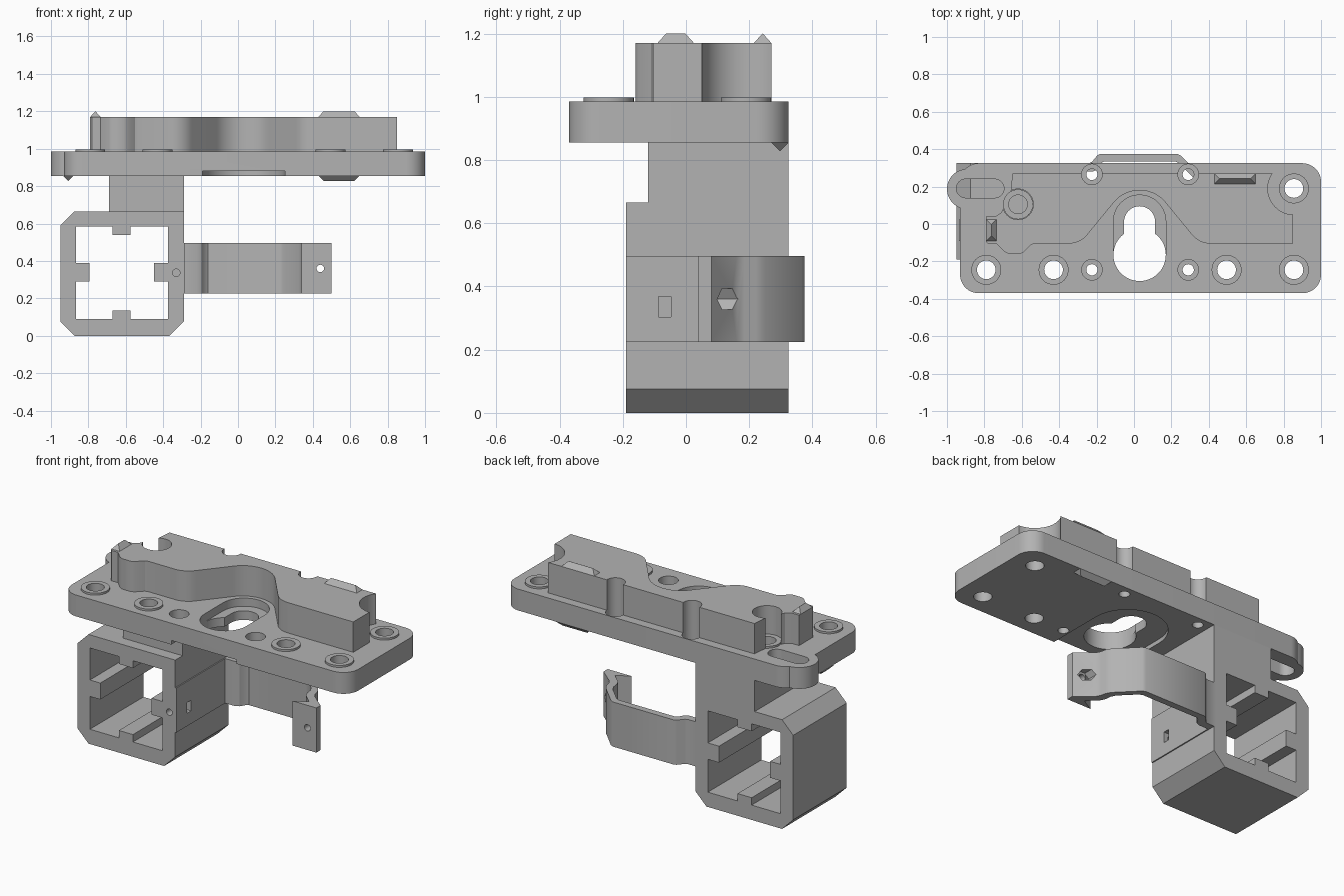
import bpy, bmesh, math
from mathutils import Vector

if "Cube" in bpy.data.objects:
    bpy.data.objects.remove(bpy.data.objects["Cube"])

grey = bpy.data.materials.new("plain grey")
grey.use_nodes = True
grey.diffuse_color = (0.45, 0.45, 0.45, 1)
grey.node_tree.nodes["Principled BSDF"].inputs["Base Color"].default_value = (0.45, 0.45, 0.45, 1)


def arc(cx, cy, r, start, end, steps=12):
    angles = [math.radians(start + (end - start) * i / steps) for i in range(steps + 1)]
    return [(cx + r * math.cos(a), cy + r * math.sin(a)) for a in angles]


def circle(cx, cy, r, n=32):
    return arc(cx, cy, r, 0, 360 - 360 / n, n - 1)


def stadium(x0, y0, x1, y1, r):
    a = math.degrees(math.atan2(y1 - y0, x1 - x0))
    return arc(x1, y1, r, a - 90, a + 90, 20) + arc(x0, y0, r, a + 90, a + 270, 20)


def rect(x0, x1, y0, y1):
    return [(x0, y0), (x1, y0), (x1, y1), (x0, y1)]


def rounded(x0, x1, y0, y1, r):
    return (arc(x1 - r, y0 + r, r, -90, 0) + arc(x1 - r, y1 - r, r, 0, 90)
            + arc(x0 + r, y1 - r, r, 90, 180) + arc(x0 + r, y0 + r, r, 180, 270))


def prism(name, outline, low, high, axis="z"):
    """Extrude an outline along z (x, y points) or along y (x, z points)."""
    bm = bmesh.new()
    place = (lambda p: (p[0], p[1], low)) if axis == "z" else (lambda p: (p[0], low, p[1]))
    face = bm.faces.new([bm.verts.new(place(p)) for p in outline])
    grown = bmesh.ops.extrude_face_region(bm, geom=[face])["geom"]
    step = Vector((0, 0, high - low)) if axis == "z" else Vector((0, high - low, 0))
    bmesh.ops.translate(bm, verts=[v for v in grown if isinstance(v, bmesh.types.BMVert)], vec=step)
    bmesh.ops.recalc_face_normals(bm, faces=bm.faces)
    mesh = bpy.data.meshes.new(name)
    bm.to_mesh(mesh)
    bm.free()
    mesh.materials.append(grey)
    ob = bpy.data.objects.new(name, mesh)
    bpy.context.collection.objects.link(ob)
    return ob


def activate(ob):
    bpy.ops.object.select_all(action="DESELECT")
    ob.select_set(True)
    bpy.context.view_layer.objects.active = ob


def combine(ob, other, operation):
    other.hide_render = True
    activate(ob)
    mod = ob.modifiers.new("shape", "BOOLEAN")
    mod.operation, mod.solver, mod.object = operation, "EXACT", other
    bpy.ops.object.modifier_apply(modifier=mod.name)
    bpy.data.objects.remove(other)


def cut(ob, outline, low, high, axis="z"):
    combine(ob, prism("cutter", outline, low, high, axis), "DIFFERENCE")


def ridge(name, x0, x1, y0, y1, base, tip):
    """Small catch: a rectangular base narrowing to a short ridge."""
    ob = prism(name, rect(x0, x1, y0, y1), base, tip)
    inset = min(x1 - x0, y1 - y0) * 0.49
    cx, cy = (x0 + x1) / 2, (y0 + y1) / 2
    for v in ob.data.vertices:
        if abs(v.co.z - tip) < 1e-4:
            v.co.x -= math.copysign(inset, v.co.x - cx)
            v.co.y -= math.copysign(inset, v.co.y - cy)


PLATE_LOW, PLATE_TOP, BLOCK_TOP = 0.855, 0.985, 1.17
bosses = [(-0.79, -0.245), (-0.43, -0.245), (0.495, -0.245), (0.855, -0.245), (0.855, 0.19)]
small_holes = [(x, y) for x in (-0.225, 0.29) for y in (-0.245, 0.265)]

# Base plate with side ear, holes and keyhole
plate = prism("base_plate", rounded(-0.93, 1.0, -0.37, 0.325, 0.1), PLATE_LOW, PLATE_TOP)
ear = stadium(-0.893, 0.187, -0.75, 0.215, 0.107)
combine(plate, prism("ear", ear, PLATE_LOW, PLATE_TOP), "UNION")
cut(plate, stadium(-0.9, 0.19, -0.745, 0.19, 0.05), 0.8, 1.1)
cut(plate, stadium(0.03, -0.165, 0.03, 0.015, 0.14), 0.935, 1.1)
cut(plate, stadium(0.03, -0.45, 0.03, -0.02, 0.22), 0.8, 0.88)
cut(plate, circle(0.03, -0.165, 0.14, 48), 0.8, 1.1)
cut(plate, stadium(0.03, -0.165, 0.03, 0.012, 0.083), 0.8, 1.1)
for x, y in bosses:
    cut(plate, circle(x, y, 0.05), 0.8, 1.1)
for x, y in small_holes:
    cut(plate, circle(x, y, 0.03), 0.8, 1.1)
    cut(plate, circle(x, y, 0.055), 0.93, 1.1)
cut(plate, circle(-0.62, 0.105, 0.05), 0.9, 1.1)

# Raised rings around the screw holes
rings = []
for i, (x, y) in enumerate(bosses + [(-0.62, 0.105)]):
    ring = prism(f"screw_ring_{i + 1}", circle(x, y, 0.08), PLATE_TOP - 0.005, 0.997)
    cut(ring, circle(x, y, 0.05), 0.9, 1.1)
    rings.append(ring)

# Raised block with the wavy front
outline = ([(-0.79, 0.04), (-0.79, -0.095), (-0.78, -0.105), (-0.735, -0.105), (-0.69, -0.15),
            (-0.67, -0.16), (-0.61, -0.16), (-0.59, -0.15), (-0.55, -0.11), (-0.53, -0.105)]
           + arc(-0.35, 0.025, 0.13, -90, -36, 8)
           + arc(0.03, 0.0, 0.18, 144, 36, 24)
           + arc(0.41, 0.025, 0.13, -144, -90, 8)
           + [(0.85, -0.105), (0.85, 0.27), (-0.65, 0.27), (-0.66, 0.17), (-0.71, 0.06), (-0.74, 0.04)])
block = prism("raised_block", outline, PLATE_TOP, BLOCK_TOP)
cut(block, circle(0.855, 0.19, 0.14, 48), 0.9, 1.3)
cut(block, circle(-0.62, 0.105, 0.082), 0.9, 1.3)
for x, y in small_holes[1::2]:
    cut(block, circle(x, y, 0.055), 0.9, 1.3)

# Catches above and below
ridge("upper_back_catch", 0.43, 0.65, 0.215, 0.27, BLOCK_TOP, 1.2)
ridge("upper_side_catch", -0.79, -0.735, -0.09, 0.025, BLOCK_TOP, 1.2)
ridge("lower_back_catch", 0.43, 0.65, 0.27, 0.325, PLATE_LOW, 0.828)
ridge("lower_side_catch", -0.935, -0.88, -0.09, 0.025, PLATE_LOW, 0.828)

# Column and square sleeve
column = prism("column", rect(-0.69, -0.29, -0.12, 0.325), 0.665, PLATE_LOW)
sleeve = prism("sleeve", [(-0.875, 0), (-0.365, 0), (-0.29, 0.075), (-0.29, 0.665), (-0.875, 0.665),
                          (-0.95, 0.59), (-0.95, 0.075)], -0.19, 0.325, "y")
opening = [(-0.865, 0.09), (-0.67, 0.09), (-0.67, 0.135), (-0.575, 0.135), (-0.575, 0.09), (-0.375, 0.09),
           (-0.375, 0.29), (-0.45, 0.29), (-0.45, 0.39), (-0.375, 0.39), (-0.375, 0.585),
           (-0.575, 0.585), (-0.575, 0.54), (-0.67, 0.54), (-0.67, 0.585), (-0.865, 0.585),
           (-0.865, 0.39), (-0.795, 0.39), (-0.795, 0.29), (-0.865, 0.29)]
cut(sleeve, opening, -0.4, 0.5, "y")

# Side pad with screw hole and nut slot
combine(sleeve, prism("pad", rect(-0.33, -0.283, -0.19, 0.3), 0.225, 0.497), "UNION")
cut(sleeve, circle(-0.33, 0.337, 0.02, 20), -0.3, -0.02, "y")
cut(sleeve, rect(-0.37, -0.2, -0.087, -0.047), 0.303, 0.368)

# Bent arm with wedge tip, nut pocket and pin hole
arm_outline = ([(-0.3, 0.325), (-0.24, 0.325), (-0.225, 0.332), (-0.195, 0.368), (-0.18, 0.375),
                (0.23, 0.375), (0.25, 0.366), (0.365, 0.25), (0.383, 0.22), (0.39, 0.185),
                (0.405, 0.16), (0.5, 0.08), (0.5, 0.04)]
               + [(0.34, 0.04), (0.42, 0.085), (0.36, 0.14), (0.345, 0.17), (0.34, 0.21), (0.325, 0.24),
                  (0.24, 0.325), (0.22, 0.335), (-0.16, 0.335), (-0.175, 0.325), (-0.195, 0.292),
                  (-0.22, 0.28), (-0.3, 0.28)])
arm = prism("clamp_arm", arm_outline, 0.225, 0.497)
cut(arm, circle(0.44, 0.36, 0.02, 20), -0.1, 0.2, "y")
cut(arm, circle(0.44, 0.36, 0.038, 6), 0.09, 0.2, "y")

# Smooth the curved walls, keep the edges crisp
for ob in [plate, block, column, sleeve, arm] + rings:
    activate(ob)
    bpy.ops.object.shade_smooth_by_angle(angle=math.radians(30))
